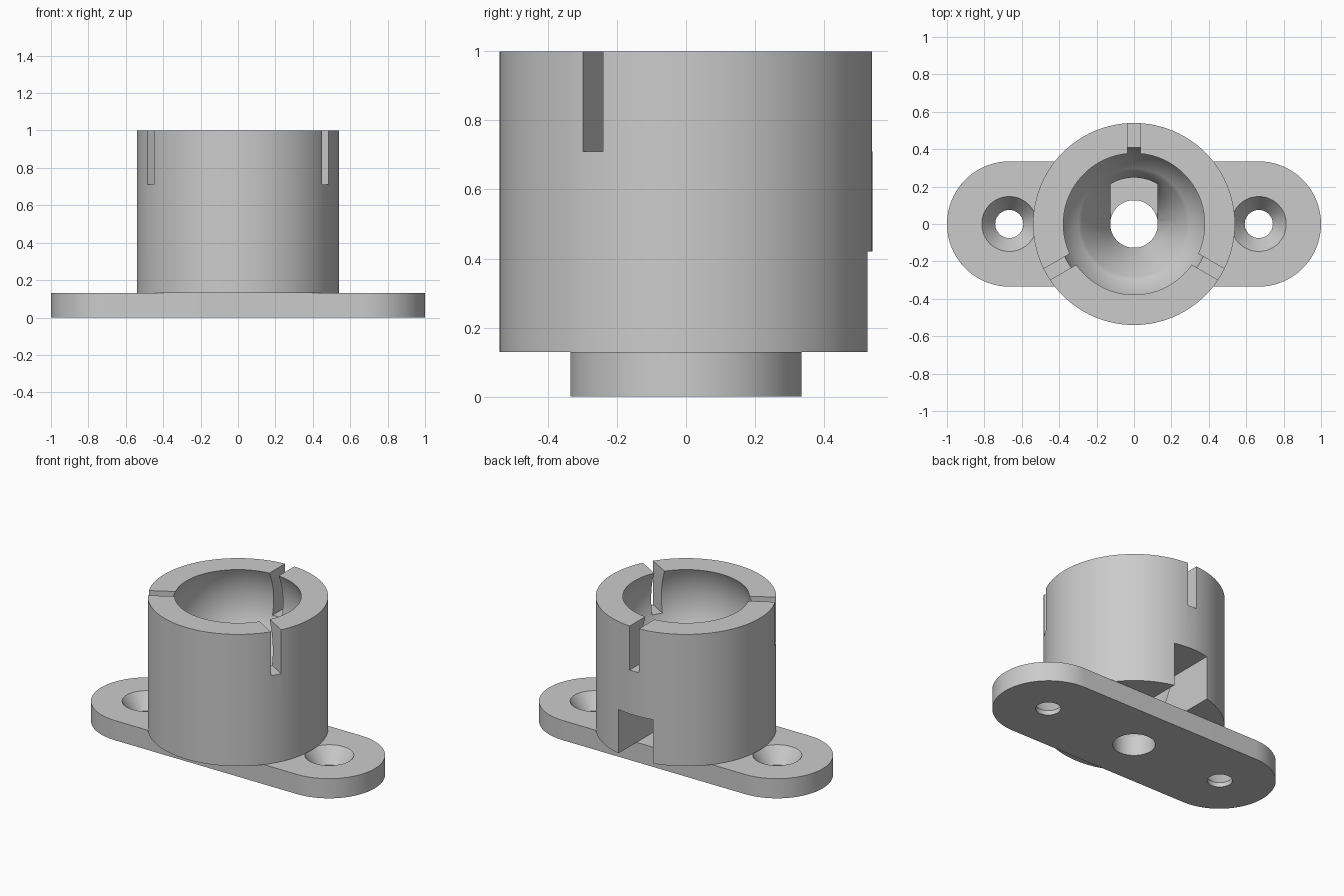
import bpy, bmesh, math
from mathutils import Matrix, Vector

if "Cube" in bpy.data.objects:
    bpy.data.objects.remove(bpy.data.objects["Cube"], do_unlink=True)

BASE_TOP = 0.13
TOWER_R = 0.54
HOLE_R = 0.127

grey = bpy.data.materials.new("plain grey")
grey.use_nodes = True
grey.diffuse_color = (0.6, 0.6, 0.6, 1)
grey.node_tree.nodes["Principled BSDF"].inputs["Base Color"].default_value = grey.diffuse_color


def add_object(name, bm):
    bmesh.ops.remove_doubles(bm, verts=bm.verts, dist=1e-5)
    bmesh.ops.recalc_face_normals(bm, faces=bm.faces)
    mesh = bpy.data.meshes.new(name)
    bm.to_mesh(mesh)
    bm.free()
    mesh.materials.append(grey)
    obj = bpy.data.objects.new(name, mesh)
    bpy.context.collection.objects.link(obj)
    return obj


def lathe(name, profile, steps=96, x=0.0):
    """Revolve a closed (radius, height) profile about the vertical axis."""
    bm = bmesh.new()
    verts = [bm.verts.new((r, 0, z)) for r, z in profile]
    edges = [bm.edges.new((v, verts[i - 1])) for i, v in enumerate(verts)]
    bmesh.ops.spin(bm, geom=verts + edges, cent=(0, 0, 0), axis=(0, 0, 1),
                   angle=math.tau, steps=steps)
    bmesh.ops.remove_doubles(bm, verts=bm.verts, dist=1e-5)
    # Drop edges that lie along the axis
    bmesh.ops.delete(bm, geom=[e for e in bm.edges if not e.link_faces], context="EDGES")
    bmesh.ops.translate(bm, verts=bm.verts, vec=(x, 0, 0))
    return add_object(name, bm)


def box(name, low, high, angle=0.0):
    """Box between two corners, then turned about the vertical axis."""
    low, high = Vector(low), Vector(high)
    bm = bmesh.new()
    bmesh.ops.create_cube(bm, size=1, matrix=Matrix.Rotation(angle, 4, "Z")
                          @ Matrix.Translation((low + high) / 2)
                          @ Matrix.Diagonal((*(high - low), 1)))
    return add_object(name, bm)


def cut(obj, cutters):
    bpy.context.view_layer.objects.active = obj
    for cutter in cutters:
        cutter.hide_render = True
        mod = obj.modifiers.new("cut", "BOOLEAN")
        mod.operation = "DIFFERENCE"
        mod.solver = "EXACT"
        mod.object = cutter
        bpy.ops.object.modifier_apply(modifier=mod.name)
        bpy.data.objects.remove(cutter, do_unlink=True)


def smooth(obj):
    bpy.ops.object.select_all(action="DESELECT")
    obj.select_set(True)
    bpy.context.view_layer.objects.active = obj
    bpy.ops.object.shade_smooth_by_angle(angle=math.radians(25))


# Flange plate with rounded ends
END_R, END_X = 0.335, 0.665
bm = bmesh.new()
outline = []
for side in (1, -1):
    for i in range(49):
        a = math.pi * (i / 48 - 0.5)
        outline.append(bm.verts.new((side * (END_X + END_R * math.cos(a)),
                                     side * END_R * math.sin(a), 0)))
face = bm.faces.new(outline)
top = bmesh.ops.extrude_face_region(bm, geom=[face])["geom"]
bmesh.ops.translate(bm, verts=[v for v in top if isinstance(v, bmesh.types.BMVert)],
                    vec=(0, 0, BASE_TOP))
flange = add_object("flange_plate", bm)

# Countersunk screw holes and centre bore
screw = [(0, -0.1), (0.075, -0.1), (0.075, 0.03), (0.147, BASE_TOP), (0.147, 0.2), (0, 0.2)]
bore = [(0, -0.1), (HOLE_R, -0.1), (HOLE_R, 0.2), (0, 0.2)]
cut(flange, [lathe("screw_cutter", screw, 64, s * 0.667) for s in (1, -1)]
    + [lathe("bore_cutter", bore)])
smooth(flange)

# Socket tower: conical throat opening into a spherical seat
BALL_Z, BALL_R = 0.812, 0.422
profile = [(TOWER_R, BASE_TOP), (HOLE_R, BASE_TOP)]
for i in range(25):
    a = math.radians(-48.5 + 75 * i / 24)
    profile.append((BALL_R * math.cos(a), BALL_Z + BALL_R * math.sin(a)))
profile[-1] = (0.378, 1.0)
profile.append((TOWER_R, 1.0))
tower = lathe("socket_tower", profile)

# Three rim slots and the rear cable notch
slots = [box("slot_cutter", (0.2, -0.034, 0.71), (0.7, 0.034, 1.1), math.radians(a))
         for a in (90, 210, 330)]
notch = box("notch_cutter", (-0.126, 0, 0.05), (0.126, 0.7, 0.42))
cut(tower, slots + [notch])
smooth(tower)
